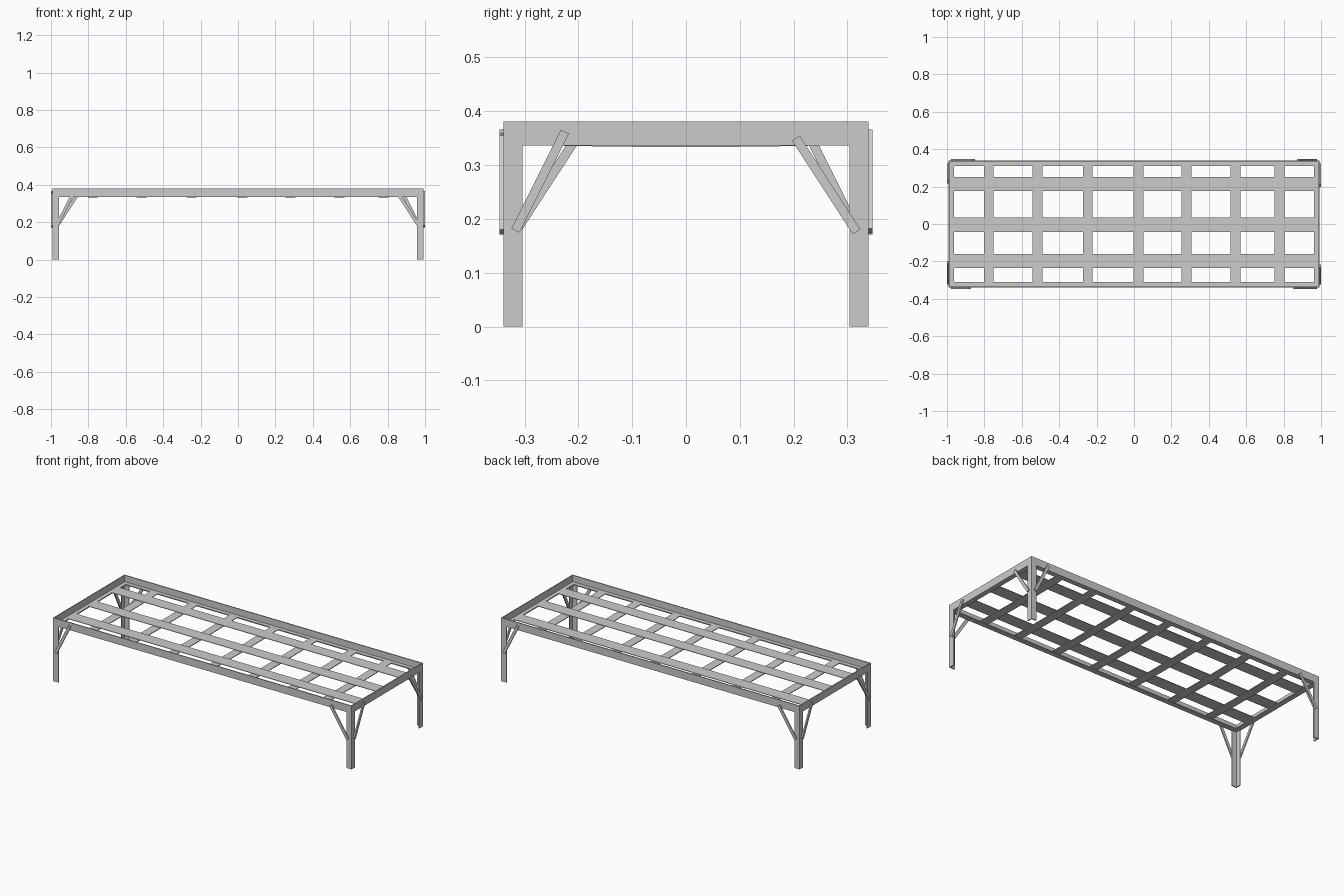
import bpy, bmesh
from math import pi, sin, cos, atan2, hypot
from mathutils import Matrix, Vector

if "Cube" in bpy.data.objects:
    bpy.data.objects.remove(bpy.data.objects["Cube"])

X, Y = 0.992, 0.339        # outer half sizes of the frame
TOP, LOW = 0.381, 0.336    # frame rail top and bottom
T = 0.006                  # plate thickness
Z = Vector((0, 0, 1))


def prism(name, profile, start, end, u, v):
    """Extrude a closed profile (in axes u, v) from start to end."""
    bm = bmesh.new()
    start, end, u, v = (Vector(p) for p in (start, end, u, v))
    ring = [bm.verts.new(start + u * a + v * b) for a, b in profile]
    face = bm.faces.new(ring)
    new = bmesh.ops.extrude_face_region(bm, geom=[face])["geom"]
    bmesh.ops.translate(bm, vec=end - start,
                        verts=[g for g in new if isinstance(g, bmesh.types.BMVert)])
    bmesh.ops.recalc_face_normals(bm, faces=bm.faces)
    mesh = bpy.data.meshes.new(name)
    bm.to_mesh(mesh)
    bm.free()
    ob = bpy.data.objects.new(name, mesh)
    bpy.context.collection.objects.link(ob)
    return ob


def angle_iron(a, b, t=T):
    return [(0, 0), (a, 0), (a, t), (t, t), (t, b), (0, b)]


def rect(a, b):
    return [(-a / 2, 0), (a / 2, 0), (a / 2, b), (-a / 2, b)]


# Frame rails: upright outside flange with a ledge along the bottom
for s, side in ((-1, "front"), (1, "back")):
    prism(side + "_rail", angle_iron(0.03, TOP - LOW),
          (-X, s * Y, LOW), (X, s * Y, LOW), (0, -s, 0), Z)
for s, side in ((-1, "left"), (1, "right")):
    prism(side + "_rail", angle_iron(0.03, TOP - LOW),
          (s * X, -Y, LOW), (s * X, Y, LOW), (-s, 0, 0), Z)

# Angle iron legs
for sx, lr in ((-1, "left"), (1, "right")):
    for sy, fb in ((-1, "front"), (1, "back")):
        prism(f"{fb}_{lr}_leg", angle_iron(0.035, 0.035),
              (sx * X, sy * Y, 0), (sx * X, sy * Y, TOP), (-sx, 0, 0), (0, -sy, 0))


# Flat diagonal braces on the outside faces
def brace(name, along, out, base, lo, hi):
    along, out = Vector(along), Vector(out)
    p = along * lo[0] + out * base + Z * lo[1]
    q = along * hi[0] + out * base + Z * hi[1]
    across = (q - p).normalized().cross(out)
    prism(name, rect(0.017, 0.0075), p, q, across, out)


for s, front, right in ((1, "front", "right"), (-1, "back", "left")):
    for k, dz, run in ((-1, (0.178, 0.362), 0.092), (1, (0.176, 0.35), 0.113)):
        tag = "steep" if k < 0 else "shallow"
        for name, along, out, base, reach in (
                (front, (s, 0, 0), (0, -s, 0), Y, X - 0.022),
                (right, (0, s, 0), (s, 0, 0), X, Y - 0.022)):
            brace(f"{name}_{tag}_brace", along, out, base,
                  (k * reach, dz[0]), (k * (reach - run), dz[1]))

# Long slats lying over the cross slats
for i, y in enumerate((-0.198, -0.003, 0.214)):
    prism(f"long_slat_{i + 1}", rect(0.077, 0.003),
          (-X + 0.026, y, 0.341), (X - 0.026, y, 0.341), (0, 1, 0), Z)

# Cross slats, sagging slightly in the middle
half = Y - 0.026
ys = [half * (i / 4 - 1) for i in range(9)]
sag = [(y, 0.338 - 0.0045 * (1 - (y / half) ** 2)) for y in ys]
outline = sag + [(y, z + 0.004) for y, z in reversed(sag)]
for i, x in enumerate((-0.777, -0.516, -0.248, 0.024, 0.281, 0.543, 0.778)):
    prism(f"cross_slat_{i + 1}", outline,
          (x - 0.026, 0, 0), (x + 0.026, 0, 0), (0, 1, 0), Z)
